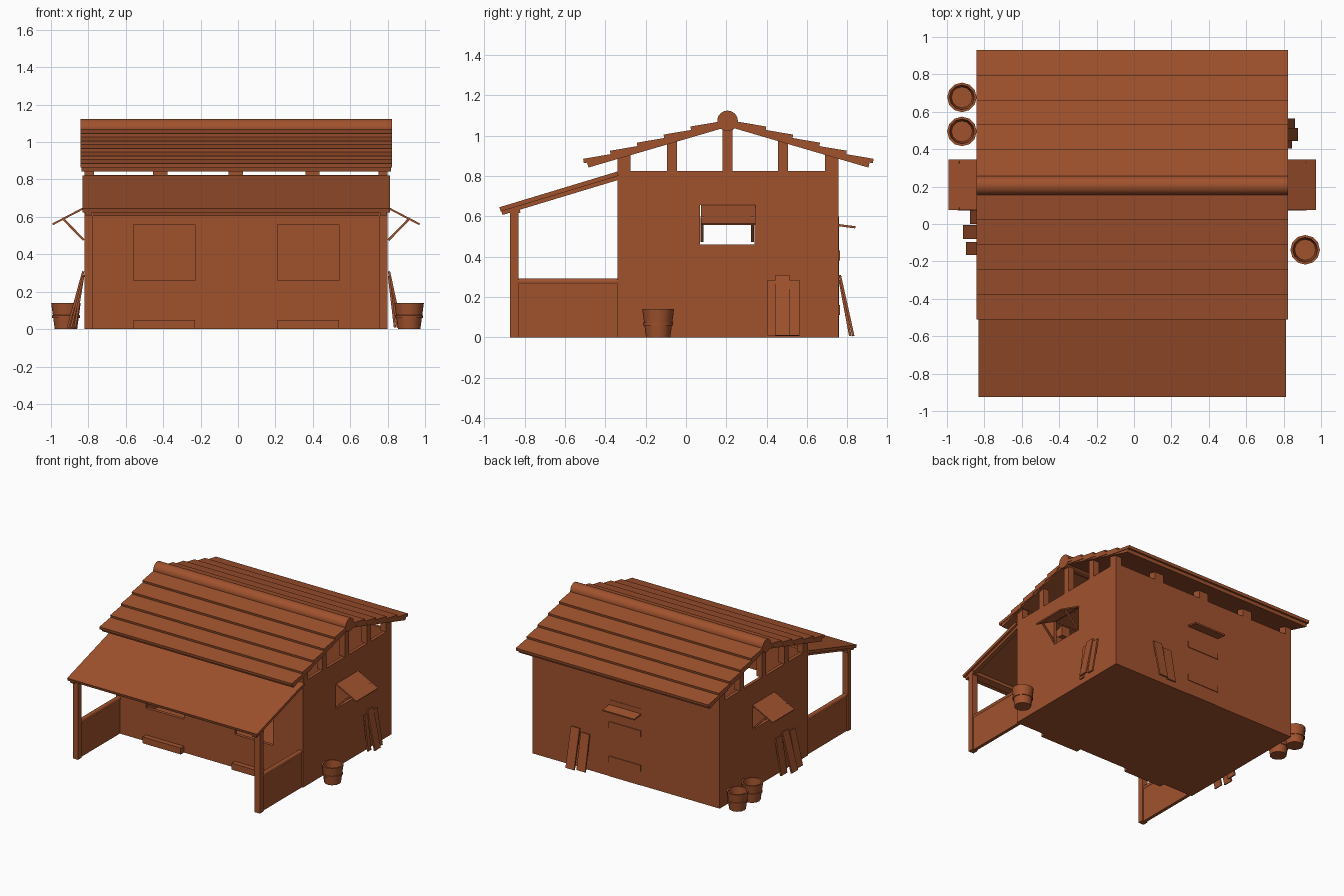
import bpy, bmesh, math
from mathutils import Vector

cube = bpy.data.objects.get("Cube")
if cube:
    bpy.data.objects.remove(cube, do_unlink=True)

wood = bpy.data.materials.new("warm_brown_wood")
wood.use_nodes = True
color = (0.352, 0.084, 0.027, 1)
wood.diffuse_color = color
wood.node_tree.nodes["Principled BSDF"].inputs["Base Color"].default_value = color

MID = -0.01              # x centre of the house
XL, XR = -0.82, 0.80     # side walls
YF, YB = -0.34, 0.755    # front and back walls
RIDGE = 0.21             # y of the ridge
TOP = 0.825              # wall height


def finish(name, bm):
    bmesh.ops.recalc_face_normals(bm, faces=bm.faces)
    mesh = bpy.data.meshes.new(name)
    bm.to_mesh(mesh)
    bm.free()
    mesh.materials.append(wood)
    ob = bpy.data.objects.new(name, mesh)
    bpy.context.collection.objects.link(ob)
    return ob


def prism(name, pts, a, b, axis="x"):
    """Extrude a profile along x (points are y, z) or y (points are x, z)."""
    bm = bmesh.new()
    def place(p, t):
        return (t, p[0], p[1]) if axis == "x" else (p[0], t, p[1])
    face = bm.faces.new([bm.verts.new(place(p, a)) for p in pts])
    ext = bmesh.ops.extrude_face_region(bm, geom=[face])["geom"]
    move = Vector(place((0, 0), b - a))
    bmesh.ops.translate(bm, vec=move, verts=[v for v in ext if isinstance(v, bmesh.types.BMVert)])
    return finish(name, bm)


def box(name, x0, x1, y0, y1, z0, z1):
    return prism(name, [(y0, z0), (y1, z0), (y1, z1), (y0, z1)], x0, x1)


def board(name, p, q, thick, a, b, axis="x"):
    """Flat board whose upper edge runs from p to q, thickness hanging below."""
    p, q = Vector(p), Vector(q)
    d = (q - p).normalized()
    n = Vector((-d.y, d.x))
    if n.y > 0:
        n = -n
    n *= thick
    return prism(name, [p, q, q + n, p + n], a, b, axis)


def smooth(ob):
    bpy.ops.object.select_all(action="DESELECT")
    ob.select_set(True)
    bpy.context.view_layer.objects.active = ob
    bpy.ops.object.shade_smooth_by_angle(angle=math.radians(35))


def rod(name, x0, x1, y, z, r, sides):
    pts = [(y + r * math.cos(math.tau * i / sides), z + r * math.sin(math.tau * i / sides))
           for i in range(sides)]
    smooth(prism(name, pts, x0, x1))


def rod_y(name, x, y0, y1, z, r, sides=12):
    pts = [(x + r * math.cos(math.tau * i / sides), z + r * math.sin(math.tau * i / sides))
           for i in range(sides)]
    smooth(prism(name, pts, y0, y1, "y"))


def cut(ob, cutter):
    mod = ob.modifiers.new("cut", "BOOLEAN")
    mod.operation, mod.solver, mod.object = "DIFFERENCE", "EXACT", cutter
    bpy.context.view_layer.objects.active = ob
    bpy.ops.object.modifier_apply(modifier=mod.name)
    bpy.data.objects.remove(cutter, do_unlink=True)


# Hollow house body with counter openings and side windows
house = box("house_walls", XL, XR, YF, YB, 0, TOP)
w = 0.025
cut(house, box("room_cutter", XL + w, XR - w, YF + w, YB - w, 0.02, 1))
for x0 in (-0.56, 0.21):
    cut(house, box("counter_cutter", x0, x0 + 0.33, YF - 0.1, YF + 0.1, 0.26, 0.56))
    box("front_step", x0, x0 + 0.33, YF - 0.04, YF, 0, 0.05)
cut(house, box("window_cutter", -1, 1, 0.07, 0.34, 0.46, 0.655))

# Short posts between the walls and the roof
def underside(y):
    return 1.045 - 0.293 * abs(y - RIDGE)

gable_posts = [(YF, -0.275), (-0.095, -0.045), (0.18, 0.23), (0.455, 0.505), (0.69, YB)]
for y0, y1 in gable_posts:
    for x in (XL, XR - 0.05):
        prism("gable_post", [(y0, TOP), (y1, TOP), (y1, underside(y1) + 0.01),
                             (y0, underside(y0) + 0.01)], x, x + 0.05)
for y0, y1 in (gable_posts[0], gable_posts[-1]):
    for x in (-0.455, -0.05, 0.36):
        prism("eave_post", [(y0, TOP), (y1, TOP), (y1, underside(y1) + 0.01),
                            (y0, underside(y0) + 0.01)], x, x + 0.077)

# Main roof: base sheet and overlapping planks on each slope, with a ridge log
R0, R1 = -0.843, 0.823
for side in (-1, 1):
    def slope(d, z):
        return (RIDGE + side * d, z)
    board("roof_sheet", slope(0.70, 0.865), slope(0, 1.07), 0.024, R0 + 0.005, R1 - 0.005)
    for i in range(5):
        d, z = 0.72 - 0.133 * i, 0.885 + 0.04 * i
        run = min(d, 0.24)
        board("roof_plank", slope(d, z), slope(d - run, z + 0.17 * run), 0.022, R0, R1)
rod("ridge_log", R0, R1, RIDGE - 0.004, 1.073, 0.051, 24)

# Porch roof and its front beam
board("porch_roof", (-0.925, 0.645), (YF, 0.822), 0.022, -0.832, 0.812)
board("porch_beam", (-0.875, 0.638), (-0.83, 0.652), 0.035, XL, XR)

# Things repeated on both sides of the house
for s in (-1, 1):
    def mx(d):
        return MID + s * d
    def span(a, b):
        return sorted((mx(a), mx(b)))
    p0, p1 = span(0.765, 0.81)
    box("porch_post", p0, p1, -0.872, -0.83, 0, 0.635)
    r0, r1 = span(0.77, 0.805)
    board("porch_rafter", (-0.915, 0.626), (YF, 0.80), 0.02, r0, r1)
    q0, q1 = span(0.775, 0.80)
    box("porch_side_wall", q0, q1, -0.83, YF, 0, 0.265)
    rod_y("porch_rail", mx(0.787), -0.83, YF, 0.275, 0.018)
    board("window_flap", (mx(0.81), 0.655), (mx(0.983), 0.565), 0.01, 0.075, 0.345, "y")
    for y in (0.073, 0.323):
        board("flap_strut", (mx(0.81), 0.48), (mx(0.925), 0.598), 0.012, y, y + 0.014, "y")

# Leaning boards on the sides: (start y, width, height, foot distance)
right_boards = [(0.405, 0.038, 0.285, 0.855), (0.443, 0.07, 0.31, 0.888), (0.513, 0.05, 0.285, 0.87)]
left_boards = [(-0.165, 0.07, 0.285, 0.888), (-0.08, 0.075, 0.31, 0.905), (0.0, 0.075, 0.29, 0.868)]
for s, boards in ((1, right_boards), (-1, left_boards)):
    for y, width, h, foot in boards:
        board("leaning_board", (MID + s * 0.823, h), (MID + s * foot, 0.01), 0.012, y, y + width, "y")

# Leaning boards on the back wall
for x, h, foot in ((0.30, 0.285, 0.82), (0.385, 0.31, 0.835)):
    board("back_leaning_board", (0.768, h), (foot, 0.008), 0.012, x, x + 0.075)

# Back door with battens and a small awning
box("back_door", -0.14, 0.135, YB, YB + 0.003, 0, 0.6)
for z in (0.11, 0.38):
    box("door_batten", -0.14, 0.135, YB, YB + 0.008, z, z + 0.05)
board("door_awning", (YB, 0.562), (0.84, 0.551), 0.011, -0.14, 0.135)


# Tapered tubs with a hoop and an open top
def tub(x, y, sides=12):
    profile = [(0, 0), (0.06, 0), (0.068, 0.06), (0.074, 0.06), (0.075, 0.073), (0.07, 0.075),
               (0.079, 0.14), (0.066, 0.14), (0.056, 0.03), (0, 0.03)]
    bm = bmesh.new()
    verts = [bm.verts.new((x + r, y, z)) for r, z in profile]
    edges = [bm.edges.new(pair) for pair in zip(verts, verts[1:])]
    bmesh.ops.spin(bm, geom=verts + edges, cent=(x, y, 0), axis=(0, 0, 1),
                   angle=math.tau, steps=sides, use_merge=True)
    bmesh.ops.remove_doubles(bm, verts=bm.verts, dist=0.0005)
    smooth(finish("tub", bm))


for x, y in ((0.915, -0.138), (-0.92, 0.677), (-0.92, 0.495)):
    tub(x, y)
